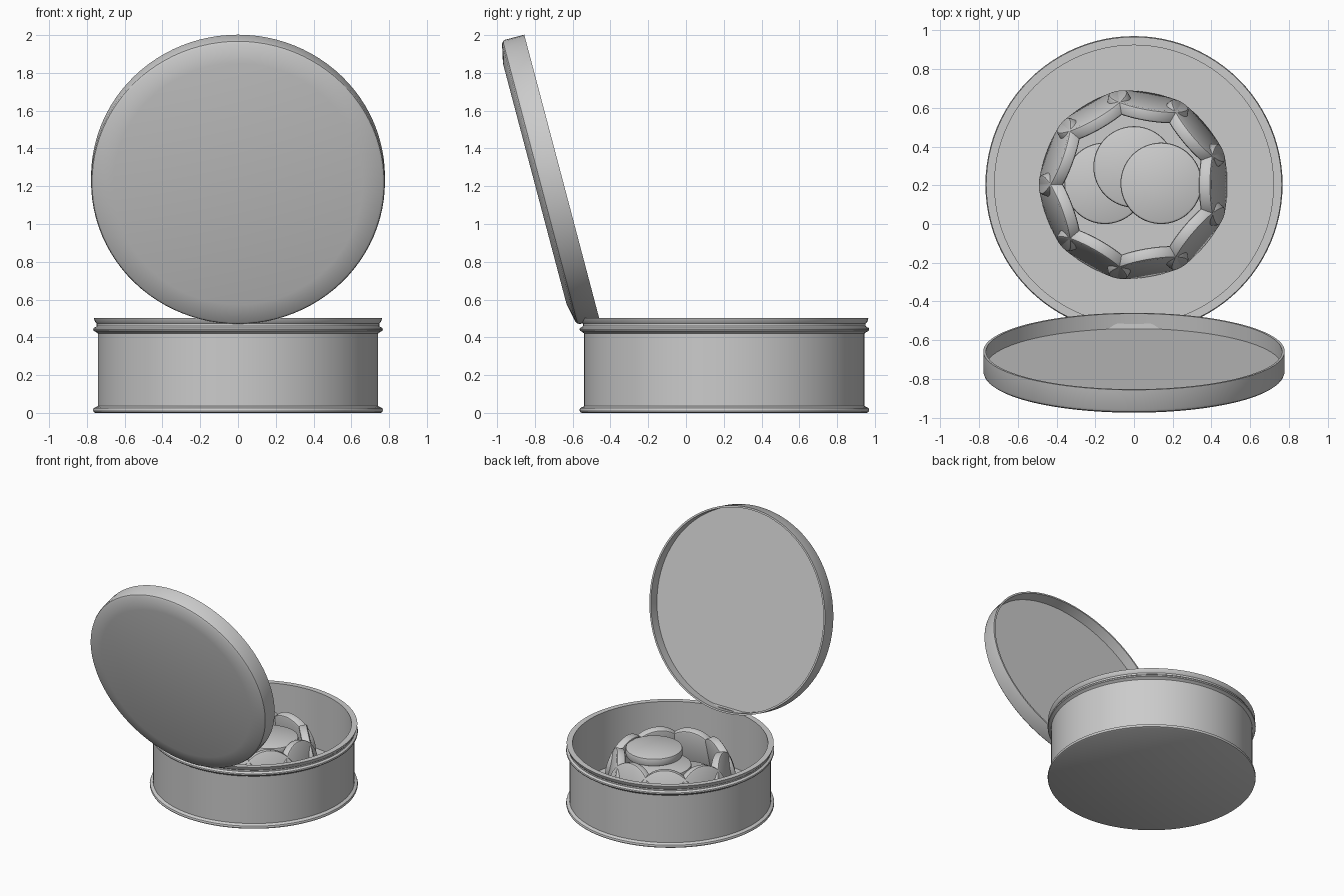
import bpy, math
from mathutils import Matrix, Vector

if "Cube" in bpy.data.objects:
    bpy.data.objects.remove(bpy.data.objects["Cube"])

SEGMENTS = 96
TIN_Y = 0.203

metal = bpy.data.materials.new("plain_grey")
metal.diffuse_color = (0.6, 0.6, 0.6, 1)
metal.use_nodes = True
metal.node_tree.nodes["Principled BSDF"].inputs["Base Color"].default_value = metal.diffuse_color


def lathe(name, profile, matrix, segments=SEGMENTS):
    """Spin a (radius, height) profile; ends at radius 0 close on the axis."""
    verts, rings, faces = [], [], []
    for r, z in profile:
        if r == 0:
            rings.append([len(verts)] * segments)
            verts.append((0, 0, z))
        else:
            rings.append([len(verts) + i for i in range(segments)])
            for i in range(segments):
                a = 2 * math.pi * i / segments
                verts.append((r * math.cos(a), r * math.sin(a), z))
    for low, high in zip(rings, rings[1:]):
        for i in range(segments):
            j = (i + 1) % segments
            quad = (low[i], low[j], high[j], high[i])
            faces.append(tuple(dict.fromkeys(quad)))
    mesh = bpy.data.meshes.new(name)
    mesh.from_pydata(verts, [], faces)
    mesh.materials.append(metal)
    obj = bpy.data.objects.new(name, mesh)
    bpy.context.collection.objects.link(obj)
    obj.matrix_world = matrix
    bpy.ops.object.select_all(action='DESELECT')
    obj.select_set(True)
    bpy.context.view_layer.objects.active = obj
    bpy.ops.object.shade_smooth_by_angle(angle=math.radians(30))
    return obj


# Round tin with rolled beads at the foot and under the lip
lathe("tin", [
    (0, 0), (0.755, 0), (0.764, 0.005), (0.767, 0.015), (0.764, 0.025),
    (0.755, 0.03), (0.742, 0.036), (0.742, 0.42), (0.755, 0.43),
    (0.764, 0.434), (0.767, 0.442), (0.764, 0.45), (0.755, 0.454),
    (0.748, 0.46), (0.748, 0.472), (0.758, 0.484), (0.763, 0.503),
    (0.72, 0.503), (0.72, 0.045), (0, 0.045),
], Matrix.Translation((0, TIN_Y, 0)))

# Lid leaning against the front: local z points out of its closed face
tilt = math.radians(14.8)
outward = Vector((0, -math.cos(tilt), -math.sin(tilt)))
upward = Vector((0, -math.sin(tilt), math.cos(tilt)))
side = upward.cross(outward)
lid_matrix = Matrix((side, upward, outward)).transposed().to_4x4()
lid_matrix.translation = (0, -0.6575, 1.25)
lathe("lid", [
    (0, 0.08), (0.764, 0.08), (0.764, 0), (0.778, 0), (0.778, 0.105),
    (0.773, 0.118), (0.762, 0.126), (0.66, 0.148), (0, 0.148),
][::1], lid_matrix)

# Biscuit: thin disc with softened rims
R, T = 0.21, 0.065
biscuit = [(0, 0), (R - 0.012, 0), (R - 0.003, 0.005), (R, 0.014),
           (R, T - 0.014), (R - 0.003, T - 0.005), (R - 0.012, T), (0, T)]

# Ring of nine biscuits on edge, leaning towards the middle
for k in range(9):
    m = (Matrix.Translation((0, TIN_Y, 0))
         @ Matrix.Rotation(math.radians(40 * k), 4, 'Z')
         @ Matrix.Translation((0.44, 0, 0.255))
         @ Matrix.Rotation(math.radians(90 - 12), 4, 'Y')
         @ Matrix.Translation((0, 0, -T)))
    lathe("ring_biscuit", biscuit, m, 64)

# Staggered stack of flat biscuits in the middle
for k in range(6):
    x, y = [(-0.15, 0.21), (0, 0.295), (0.14, 0.21)][k % 3]
    lathe("stacked_biscuit", biscuit,
          Matrix.Translation((x, y, 0.045 + k * T)), 64)
